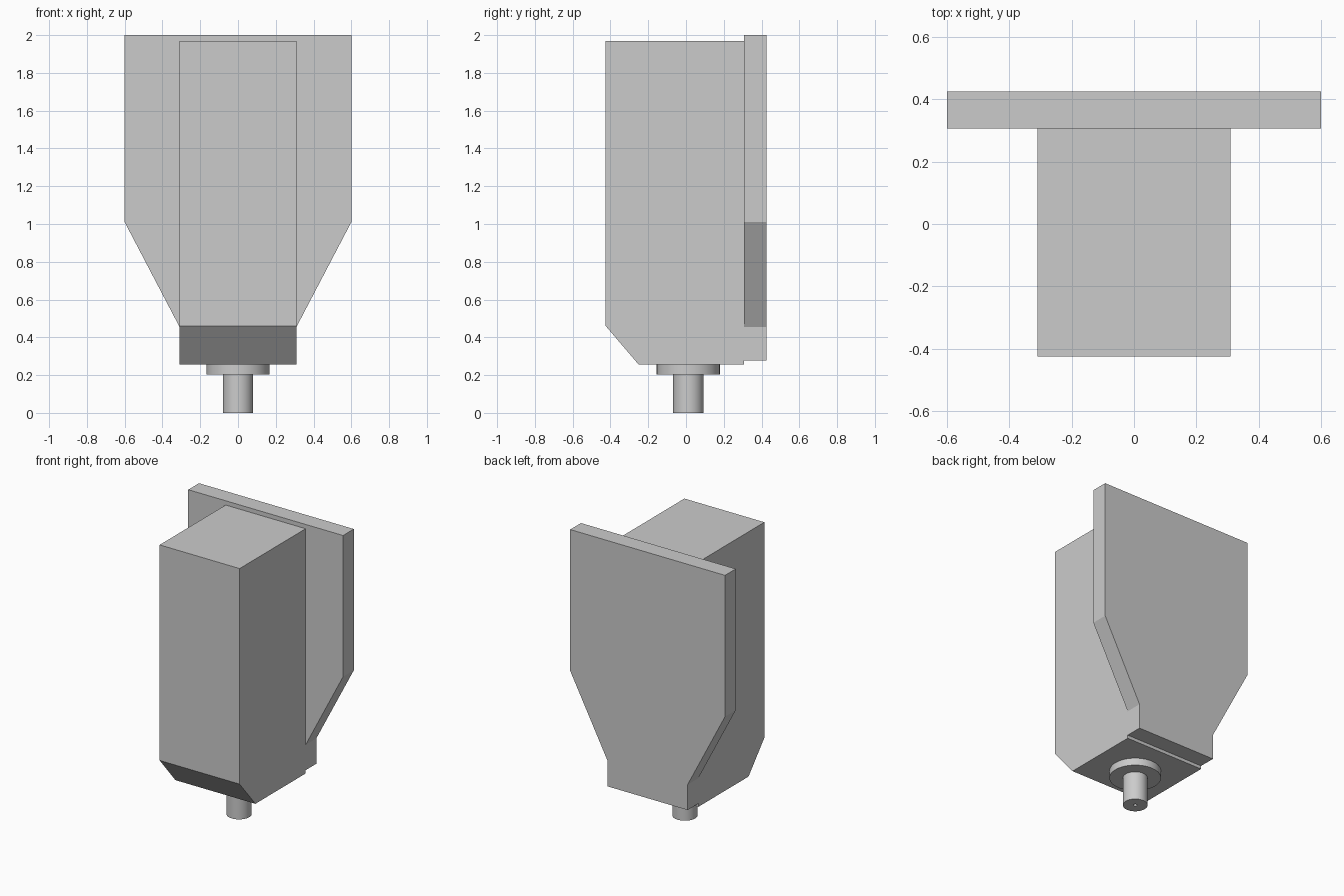
import bpy, bmesh, math
from mathutils import Vector

if "Cube" in bpy.data.objects:
    bpy.data.objects.remove(bpy.data.objects["Cube"])


def finish(name, bm):
    bmesh.ops.remove_doubles(bm, verts=bm.verts, dist=1e-5)
    bmesh.ops.recalc_face_normals(bm, faces=bm.faces)
    mesh = bpy.data.meshes.new(name)
    bm.to_mesh(mesh)
    bm.free()
    obj = bpy.data.objects.new(name, mesh)
    bpy.context.collection.objects.link(obj)
    return obj


def prism(name, points, depth):
    """Extrude a closed 3D outline along a depth vector."""
    bm = bmesh.new()
    face = bm.faces.new([bm.verts.new(p) for p in points])
    ext = bmesh.ops.extrude_face_region(bm, geom=[face], use_keep_orig=True)
    verts = [g for g in ext["geom"] if isinstance(g, bmesh.types.BMVert)]
    bmesh.ops.translate(bm, verts=verts, vec=Vector(depth))
    return finish(name, bm)


def lathe(name, profile, y, steps=48):
    """Spin an (r, z) profile around a vertical axis."""
    bm = bmesh.new()
    verts = [bm.verts.new((r, y, z)) for r, z in profile]
    edges = [bm.edges.new(pair) for pair in zip(verts, verts[1:])]
    bmesh.ops.spin(bm, geom=verts + edges, cent=(0, y, 0), axis=(0, 0, 1),
                   angle=math.tau, steps=steps, use_merge=True)
    obj = finish(name, bm)
    bpy.context.view_layer.objects.active = obj
    obj.select_set(True)
    bpy.ops.object.shade_smooth_by_angle(angle=math.radians(30))
    obj.select_set(False)
    return obj


# Main housing with a sloped lower front edge
side = [(-0.425, 1.97), (0.306, 1.97), (0.306, 0.255), (-0.25, 0.255), (-0.425, 0.46)]
prism("housing", [(-0.31, y, z) for y, z in side], (0.62, 0, 0))

# Back plate, tapering to the housing width at the bottom
half = [(0.6, 2.0), (0.6, 1.01), (0.31, 0.456), (0.31, 0.278)]
outline = half + [(-x, z) for x, z in reversed(half)]
prism("back_plate", [(x, 0.306, z) for x, z in outline], (0, 0.119, 0))

# Spindle: collar, shaft and a small centre hole in the tip
lathe("spindle", [(0, 0.255), (0.167, 0.255), (0.167, 0.203), (0.08, 0.203),
                  (0.08, 0), (0.012, 0), (0.012, 0.03), (0, 0.03)], 0.012)
